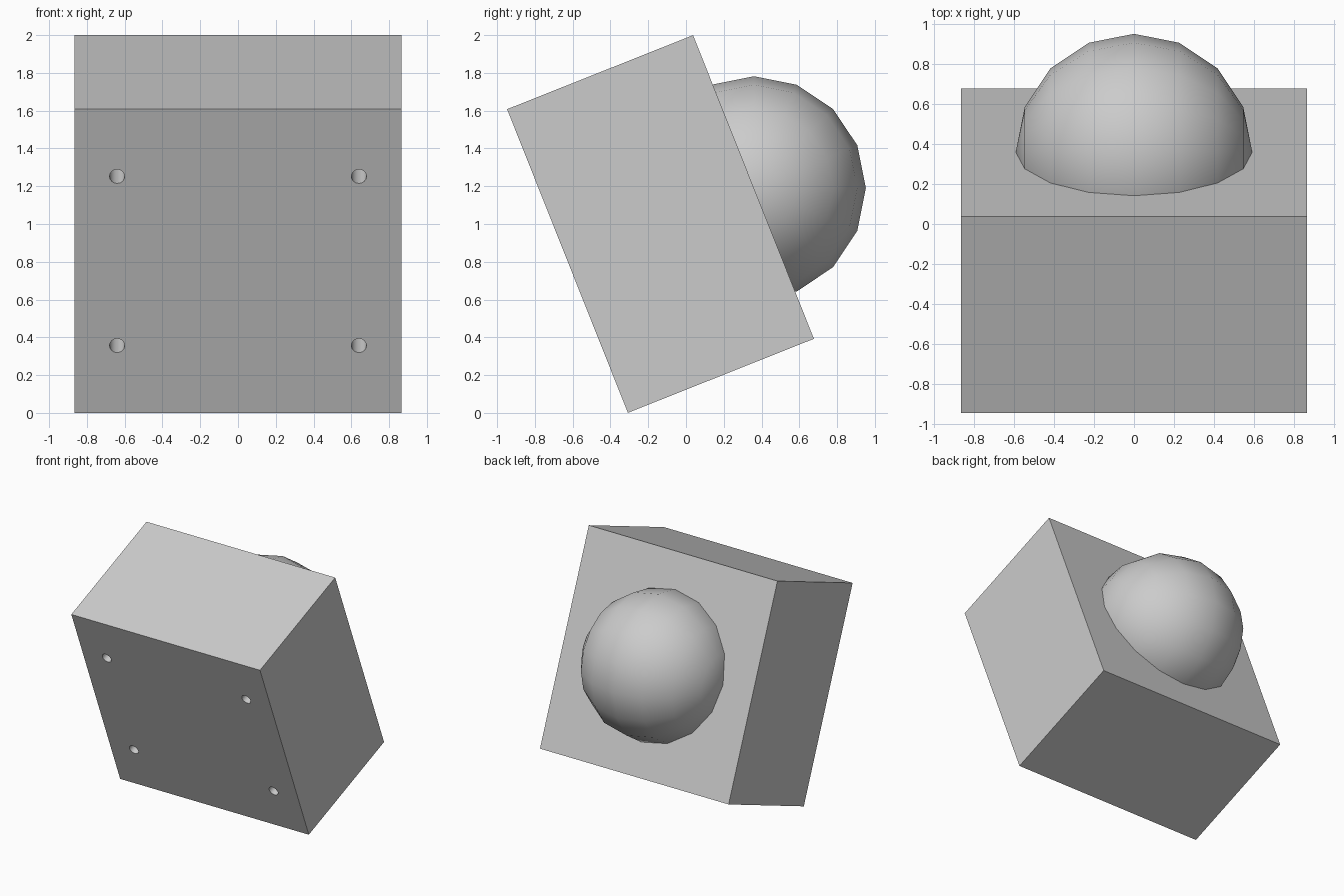
import bpy
import math
from mathutils import Matrix, Vector

cube = bpy.data.objects.get("Cube")
if cube:
    bpy.data.objects.remove(cube, do_unlink=True)

TILT = math.radians(21.7)
WIDTH, DEPTH, HEIGHT = 1.73, 1.06, 1.73
frame = Matrix.Translation((0, -0.135, 1.0)) @ Matrix.Rotation(TILT, 4, 'X')

grey = bpy.data.materials.new("light grey")
grey.use_nodes = True
grey.diffuse_color = (0.6, 0.6, 0.6, 1)
grey.node_tree.nodes["Principled BSDF"].inputs["Base Color"].default_value = (0.6, 0.6, 0.6, 1)


def finish(name, local):
    """Name the active object, colour it and place it in the tilted frame."""
    obj = bpy.context.object
    obj.name = name
    obj.data.materials.append(grey)
    obj.matrix_world = frame @ local
    return obj


# Tilted block
bpy.ops.mesh.primitive_cube_add(size=1)
block = finish("block", Matrix.Diagonal((WIDTH, DEPTH, HEIGHT, 1)))

# Four blind screw holes in the front face
for x in (-0.64, 0.64):
    for z in (-0.482, 0.482):
        bpy.ops.mesh.primitive_cylinder_add(vertices=16, radius=0.04, depth=0.6)
        bpy.ops.object.shade_smooth()
        cutter = finish("hole_cutter", Matrix.Translation((x, -DEPTH / 2, z))
                        @ Matrix.Rotation(math.pi / 2, 4, 'X'))
        cutter.hide_render = True
        cutter.hide_set(True)
        cut = block.modifiers.new("screw_hole", 'BOOLEAN')
        cut.operation = 'DIFFERENCE'
        cut.solver = 'EXACT'
        cut.object = cutter

# Bake the holes and drop the cutters
bpy.context.view_layer.update()
baked = bpy.data.meshes.new_from_object(
    block.evaluated_get(bpy.context.evaluated_depsgraph_get()))
block.modifiers.clear()
block.data = baked
for obj in [o for o in bpy.data.objects if o.name.startswith("hole_cutter")]:
    bpy.data.objects.remove(obj, do_unlink=True)
bpy.ops.object.select_all(action='DESELECT')
block.select_set(True)
bpy.context.view_layer.objects.active = block
bpy.ops.object.shade_smooth_by_angle(angle=math.radians(35))

# Ball half sunk into the back face, poles pointing sideways
centre = frame.inverted() @ Vector((0, 0.36, 1.19))
bpy.ops.mesh.primitive_uv_sphere_add(segments=16, ring_count=8, radius=0.592)
bpy.ops.object.shade_smooth()
finish("ball", Matrix.Translation(centre) @ Matrix.Rotation(-TILT, 4, 'X')
       @ Matrix.Rotation(math.pi / 2, 4, 'Y'))
